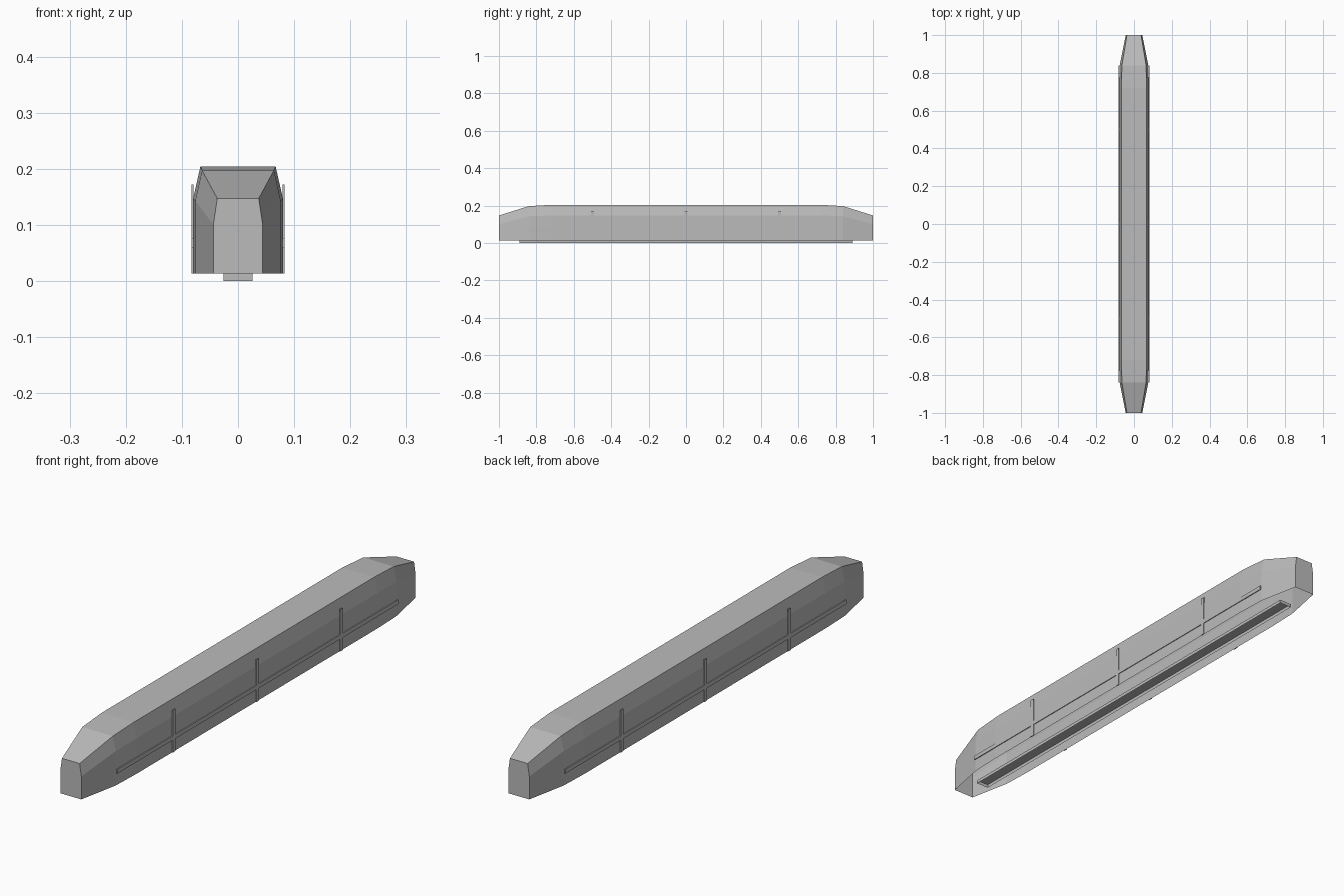
import bpy
import bmesh

cube = bpy.data.objects.get("Cube")
if cube:
    bpy.data.objects.remove(cube, do_unlink=True)

grey = bpy.data.materials.new("plain_grey")
grey.use_nodes = True
colour = (0.5, 0.5, 0.5, 1)
grey.diffuse_color = colour
grey.node_tree.nodes["Principled BSDF"].inputs["Base Color"].default_value = colour


def finish(name, bm):
    mesh = bpy.data.meshes.new(name)
    bm.to_mesh(mesh)
    bm.free()
    mesh.materials.append(grey)
    obj = bpy.data.objects.new(name, mesh)
    bpy.context.collection.objects.link(obj)
    return obj


def box(name, low, high, open_bottom=False):
    bm = bmesh.new()
    bmesh.ops.create_cube(bm, size=1)
    for v in bm.verts:
        for i in range(3):
            v.co[i] = low[i] if v.co[i] < 0 else high[i]
    if open_bottom:
        bottom = [f for f in bm.faces if f.normal.z < -0.5]
        bmesh.ops.delete(bm, geom=bottom, context="FACES_ONLY")
    return finish(name, bm)


# Hull shell, open underneath: y, side half width, shoulder z, top half width, top z
base = 0.013
stations = [
    (0.72, 0.08, 0.147, 0.067, 0.204),
    (0.84, 0.076, 0.143, 0.064, 0.197),
    (1.0, 0.044, 0.1, 0.037, 0.147),
]
rows = [(-s[0], *s[1:]) for s in reversed(stations)] + stations
bm = bmesh.new()
rings = []
for y, side, shoulder, top, height in rows:
    half = [(side, base), (side, shoulder), (top, height)]
    outline = half + [(-x, z) for x, z in reversed(half)]
    rings.append([bm.verts.new((x, y, z)) for x, z in outline])
for a, b in zip(rings, rings[1:]):
    for i in range(len(a) - 1):
        bm.faces.new((a[i], b[i], b[i + 1], a[i + 1]))
bm.faces.new(rings[0])
bm.faces.new(list(reversed(rings[-1])))
finish("hull", bm)

# Hollow keel channel below the hull
box("keel", (-0.026, -0.89, 0), (0.026, 0.89, base), open_bottom=True)

# Raised rail and ribs on both sides
for side, sign in (("left", 1), ("right", -1)):
    x0, x1 = sorted((sign * 0.0795, sign * 0.083))
    box(side + "_rail", (x0, -0.84, 0.06), (x1, 0.84, 0.076))
    for place, y in (("front", -0.5), ("middle", 0), ("back", 0.5)):
        box(f"{side}_{place}_rib", (x0, y - 0.008, base), (x1, y + 0.008, 0.172))
